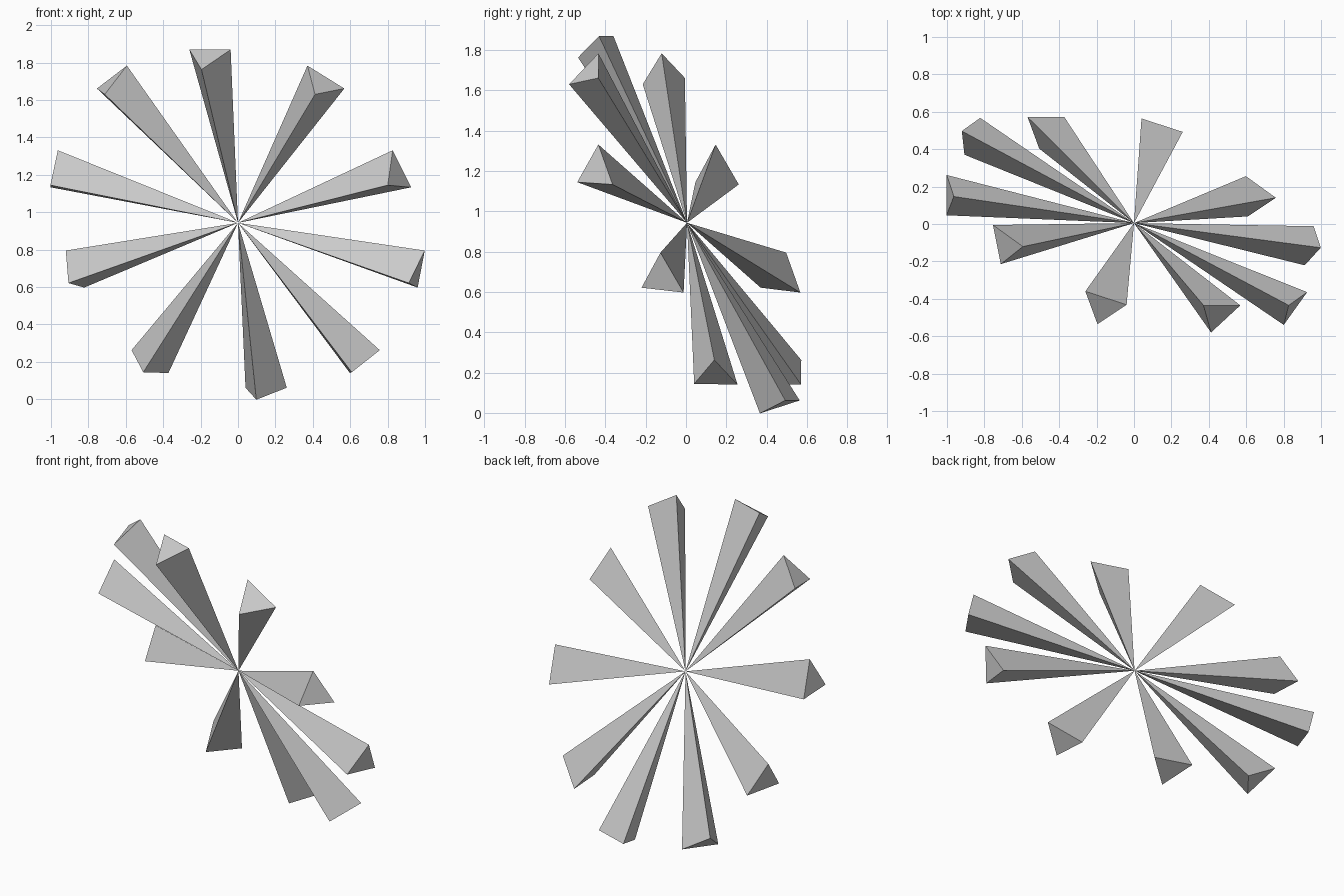
import bpy
import bmesh
from math import radians
from mathutils import Matrix, Vector

if "Cube" in bpy.data.objects:
    bpy.data.objects.remove(bpy.data.objects["Cube"])

COUNT = 10
HUB = Vector((-0.016, 0.016, 0.937))    # centre of the ring of outer ends
TIP = Vector((0.0, 0.005, 0.943))       # point where all spikes meet
# triangular outer end of one spike pointing up: across, along the axle, radial
END = [Vector((-0.116, 0.06, 1.026)), Vector((0.116, 0.06, 1.026)),
       Vector((0.0, -0.12, 1.002))]

# tilted wheel plane
wheel = (Matrix.Translation(HUB) @ Matrix.Rotation(radians(-18), 4, 'Z')
         @ Matrix.Rotation(radians(26.2), 4, 'X'))


def spike(k):
    """Three-sided spike from the shared tip, alternately leaning fore and aft."""
    lean = radians(2.06 if k % 2 == 0 else -2.06)
    place = (wheel @ Matrix.Rotation(radians(k * 360 / COUNT), 4, 'Y')
             @ Matrix.Rotation(lean, 4, 'X'))
    bm = bmesh.new()
    tip = bm.verts.new(TIP)
    a, b, c = [bm.verts.new(place @ p) for p in END]
    for f in ((a, b, c), (tip, a, b), (tip, b, c), (tip, c, a)):
        bm.faces.new(f)
    bmesh.ops.recalc_face_normals(bm, faces=bm.faces)
    mesh = bpy.data.meshes.new(f"spike_{k + 1}")
    bm.to_mesh(mesh)
    bm.free()
    bpy.context.collection.objects.link(bpy.data.objects.new(mesh.name, mesh))


# ring of spikes
for k in range(COUNT):
    spike(k)
